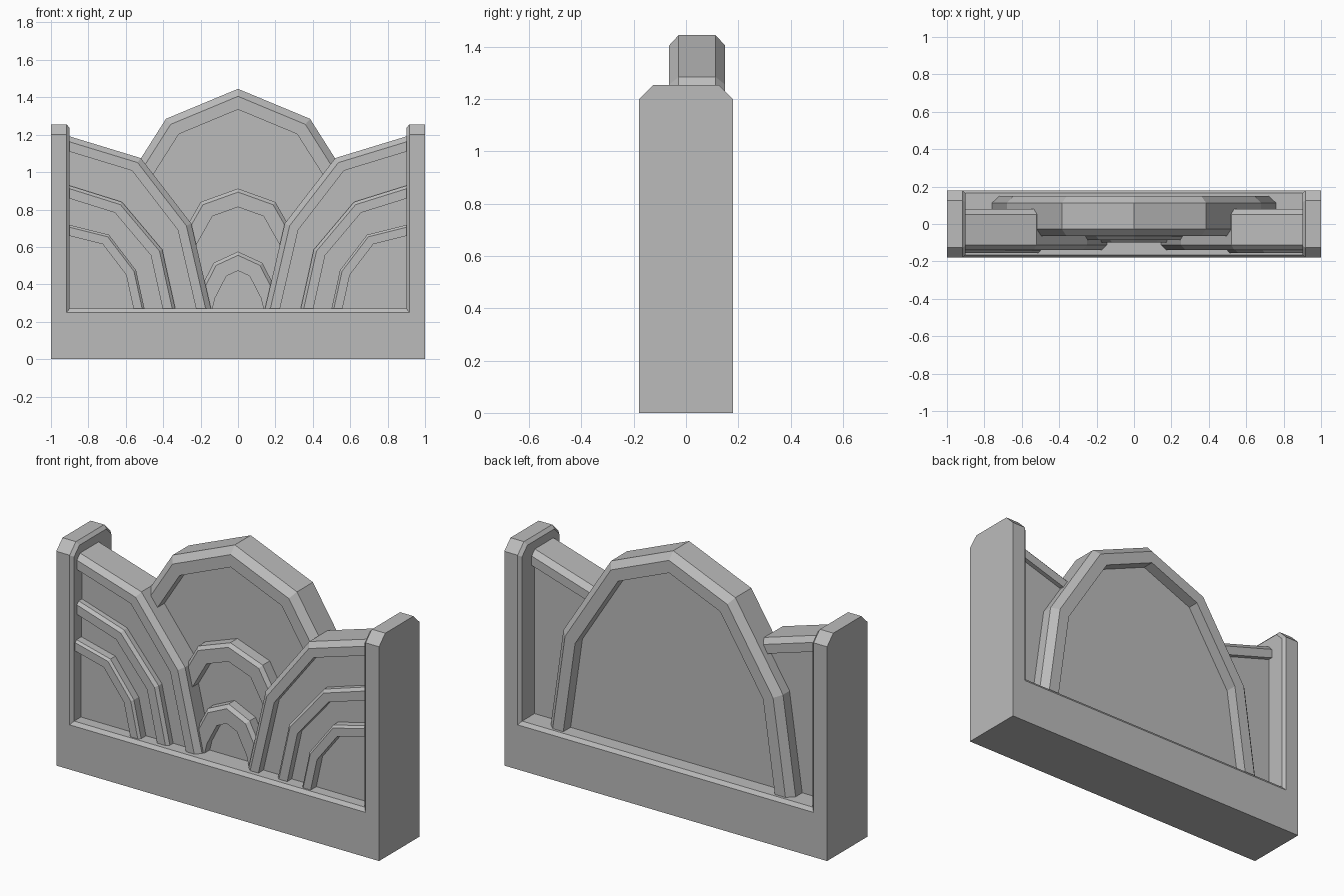
import bpy, bmesh
from mathutils import Vector

cube = bpy.data.objects.get("Cube")
if cube:
    bpy.data.objects.remove(cube)

stone = bpy.data.materials.new("grey_stone")
stone.use_nodes = True
GREY = (0.5, 0.5, 0.5, 1)
stone.diffuse_color = GREY
stone.node_tree.nodes["Principled BSDF"].inputs["Base Color"].default_value = GREY


def make(name, loops, caps, closed):
    """Skin a series of loops with quads and close both ends."""
    bm = bmesh.new()
    rows = [[bm.verts.new(p) for p in loop] for loop in loops]
    n = len(rows[0])
    for a, b in zip(rows, rows[1:]):
        for i in range(n if closed else n - 1):
            j = (i + 1) % n
            bm.faces.new((a[i], a[j], b[j], b[i]))
    for row, extra in zip((rows[0], rows[-1]), caps):
        bm.faces.new(row + [bm.verts.new(p) for p in extra])
    bmesh.ops.recalc_face_normals(bm, faces=bm.faces)
    mesh = bpy.data.meshes.new(name)
    bm.to_mesh(mesh)
    bm.free()
    mesh.materials.append(stone)
    obj = bpy.data.objects.new(name, mesh)
    bpy.context.collection.objects.link(obj)
    return obj


def inset(path, w, start, end):
    """Offset an open path inward, sliding its ends along given directions."""
    pts = [Vector(p) for p in path]
    normals = []
    for a, b in zip(pts, pts[1:]):
        d = (b - a).normalized()
        normals.append(Vector((d.y, -d.x)))
    out = []
    for i, p in enumerate(pts):
        if i == 0:
            shift = Vector(start) / normals[0].dot(start)
        elif i == len(pts) - 1:
            shift = Vector(end) / normals[-1].dot(end)
        else:
            m = normals[i - 1] + normals[i]
            shift = m / m.dot(normals[i])
        out.append(p + shift * w)
    return out


def arch(name, path, end, corner, front, back, panels, bevel, lip, side=1):
    """Bevelled arch slab with a recessed panel on both faces."""
    deep = bevel + lip
    layers = [(deep, panels[0]), (deep, front), (bevel, front), (0, front + bevel),
              (0, back - bevel), (bevel, back), (deep, back), (deep, panels[1])]
    loops = [[(side * p.x, y, p.y) for p in inset(path, w, (1, 0), end)]
             for w, y in layers]
    caps = [[(side * c[0], y, c[1]) for c in corner] for y in panels]
    return make(name, loops, caps, False)


def full(half):
    """Complete a symmetric path from its left half, apex last."""
    return half + [(-x, z) for x, z in reversed(half[:-1])]


# Frame: base with eased top edges, and two capped posts
base = [(-.18, 0), (-.18, .25), (-.165, .27), (.165, .27), (.18, .25), (.18, 0)]
make("base", [[(x, y, z) for y, z in base] for x in (-.92, .92)], ([], []), True)
post = [(-.18, 0), (-.18, 1.2), (-.125, 1.255), (.125, 1.255), (.18, 1.2), (.18, 0)]
inner = [(-.165, 0), (-.165, 1.19), (-.118, 1.237), (.118, 1.237), (.165, 1.19), (.165, 0)]
for label, s in (("left", 1), ("right", -1)):
    loops = [[(s * x, y, z) for y, z in prof]
             for x, prof in ((1, post), (.917, post), (.9, inner))]
    make(label + "_post", loops, ([], []), True)

# Central fan: large arch with two smaller raised arches in front
arch("centre_arch", full([(-.76, .26), (-.68, .82), (-.385, 1.285), (0, 1.445)]),
     (-1, 0), [], -.065, .15, (-.005, .085), .037, .065)
arch("centre_middle_arch", full([(-.39, .26), (-.345, .585), (-.2, .84), (0, .912)]),
     (-1, 0), [], -.085, .06, (-.03, .04), .018, .075)
arch("centre_small_arch", full([(-.235, .26), (-.21, .36), (-.13, .515), (0, .575)]),
     (-1, 0), [], -.1, .06, (-.055, .04), .018, .075)

# Side fans: three nested arches running into each post
tiers = [
    ("outer", [(.142, .26), (.25, .725), (.52, 1.075), (.93, 1.2)],
     -.14, .08, (-.095, .055), .028, .05),
    ("middle", [(.333, .26), (.405, .585), (.62, .84), (.93, .937)],
     -.14, .04, (-.1, .03), .016, .05),
    ("inner", [(.498, .26), (.545, .475), (.69, .665), (.93, .725)],
     -.155, .04, (-.105, .03), .012, .045),
]
for label, s in (("left", 1), ("right", -1)):
    for tier, path, front, back, panels, bevel, lip in tiers:
        arch(f"{label}_{tier}_arch", path, (0, -1), [(.93, .26)],
             front, back, panels, bevel, lip, s)
